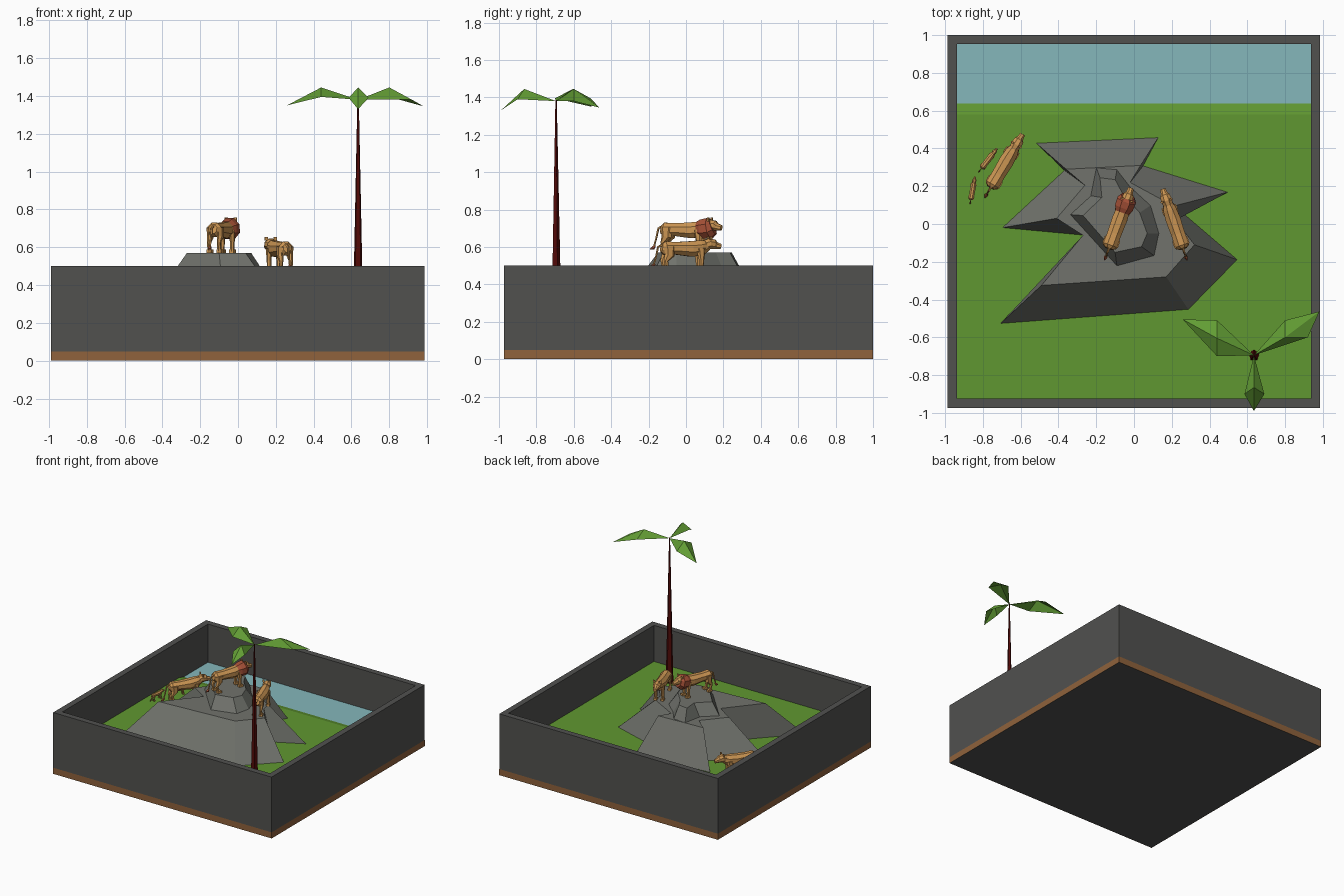
import bpy, bmesh
from math import sin, cos, pi, atan2, hypot
from mathutils import Matrix, Vector

if "Cube" in bpy.data.objects:
    bpy.data.objects.remove(bpy.data.objects["Cube"])


def material(name, r, g, b):
    m = bpy.data.materials.new(name)
    m.diffuse_color = (*[(c / 255) ** 2.2 for c in (r, g, b)], 1)
    m.use_nodes = True
    m.node_tree.nodes["Principled BSDF"].inputs["Base Color"].default_value = m.diffuse_color
    return m


WALL = material("wall_grey", 82, 82, 80)
ROCK = material("rock_grey", 112, 114, 108)
EARTH = material("earth", 142, 98, 62)
GRASS = material("grass", 96, 150, 52)
WATER = material("water", 132, 182, 186)
BARK = material("bark", 82, 18, 16)
LEAF = material("leaf", 98, 155, 55)
FUR = material("fur", 205, 150, 85)
MANE = material("mane", 165, 82, 58)


def loft(bm, rings, caps=True):
    """Skin a list of equal-length point rings."""
    vr = [[bm.verts.new(p) for p in r] for r in rings]
    n = len(vr[0])
    for a, b in zip(vr, vr[1:]):
        for i in range(n):
            j = (i + 1) % n
            bm.faces.new((a[i], a[j], b[j], b[i]))
    if caps:
        bm.faces.new(vr[0][::-1])
        bm.faces.new(vr[-1])


def tube(bm, x, stations, n=6):
    """Tube in a y-z plane at x; stations are (y, z, half width, half depth)."""
    rings = []
    for i, (y, z, rx, rn) in enumerate(stations):
        a, b = stations[max(i - 1, 0)], stations[min(i + 1, len(stations) - 1)]
        ty, tz = b[0] - a[0], b[1] - a[1]
        d = hypot(ty, tz)
        ring = []
        for k in range(n):
            t = 2 * pi * (k + .5) / n
            ring.append((x + rx * cos(t), y - tz / d * rn * sin(t), z + ty / d * rn * sin(t)))
        rings.append(ring)
    loft(bm, rings)


def box(bm, c, s):
    bmesh.ops.create_cube(bm, size=1, matrix=Matrix.Translation(c) @ Matrix.Diagonal((*s, 1)))


def finish(name, bm, mat, matrix=None):
    bmesh.ops.recalc_face_normals(bm, faces=bm.faces)
    me = bpy.data.meshes.new(name)
    bm.to_mesh(me)
    bm.free()
    me.materials.append(mat)
    ob = bpy.data.objects.new(name, me)
    bpy.context.collection.objects.link(ob)
    if matrix:
        ob.matrix_world = matrix
    return ob


def solid(name, rings, mat, caps=True):
    bm = bmesh.new()
    loft(bm, rings, caps)
    return finish(name, bm, mat)


def rect(x0, x1, y0, y1, z):
    return [(x0, y0, z), (x1, y0, z), (x1, y1, z), (x0, y1, z)]


def at(points, z):
    return [(x, y, z) for x, y in points]


# Enclosure tray and brown base band
OUT, INN = (-.988, .985, -.973, 1.0), (-.938, .937, -.925, .952)
solid("enclosure_wall", [rect(*OUT, 0), rect(*OUT, .5), rect(*INN, .5), rect(*INN, .12)], WALL)
BAND = (-.989, .986, -.974, 1.001)
solid("base_band", [rect(*BAND, .0), rect(*BAND, .05)], EARTH, caps=False)

# Grass with a bank sloping into the water
bank = [(-.925, .13), (-.925, .205), (.58, .205), (.66, .182), (.952, .16), (.952, .13)]
solid("grass", [[(x, y, z) for y, z in bank] for x in (-.938, .937)], GRASS)
solid("water", [rect(-.938, .937, .61, .952, .14), rect(-.938, .937, .61, .952, .188)], WATER)

# Two-tier rock
low_base = [(-.52, .43), (.13, .46), (.05, .31), (.50, .17), (.27, .05), (.55, -.19),
            (.29, -.455), (-.71, -.53), (-.27, -.06), (-.70, -.02), (-.37, .285)]
low_top = [(-.36, .29), (.035, .31), (-.02, .22), (.21, .095), (.22, .02), (.32, -.11),
           (.17, -.28), (-.49, -.325), (-.27, -.06), (-.41, .03), (-.26, .205)]
solid("lower_rock", [at(low_base, .2), at(low_top, .475)], ROCK)
up_base = [(-.20, .30), (-.09, .29), (-.02, .20), (.09, .10), (.135, -.05), (.11, -.17),
           (-.09, -.225), (-.34, .05), (-.23, .15)]
up_top = [(-.18, .245), (-.10, .235), (-.06, .16), (.03, .06), (.07, -.05), (.04, -.12),
          (-.10, -.15), (-.27, .045), (-.17, .14)]
solid("upper_rock", [at(up_base, .47), at(up_top, .57)], ROCK)

# Palm trunk
px, py = .635, -.695
solid("palm_trunk", [[(px + r * cos(2 * pi * k / 5 + pi / 2), py + r * sin(2 * pi * k / 5 + pi / 2), z)
                      for k in range(5)] for z, r in ((.2, .03), (.5, .023), (1.385, .004))], BARK)

# Palm leaves: folded sheets of root, side, ridge, side, tip
leaves = [((.44, -.70, 1.395), (.44, -.605, 1.445), (.44, -.51, 1.395), (.258, -.505, 1.35)),
          ((.80, -.51, 1.395), (.80, -.60, 1.445), (.92, -.60, 1.38), (.982, -.463, 1.345)),
          ((.69, -.90, 1.39), (.635, -.865, 1.445), (.585, -.90, 1.39), (.635, -.99, 1.33))]
for i, (a, ridge, b, tip) in enumerate(leaves):
    bm = bmesh.new()
    va, vm, vb, vt, vr = [bm.verts.new(p) for p in (a, ridge, b, tip, (px, py, 1.38))]
    for f in ((vr, va, vm), (vr, vm, vb), (va, vt, vm), (vm, vt, vb)):
        bm.faces.new(f)
    finish(f"palm_leaf_{i + 1}", bm, LEAF)


def lion(name, head, tail, z, male=False):
    """Low-poly lion walking from the tail point towards the head point."""
    h, t = Vector(head), Vector(tail)
    d = h - t
    mid = (h + t) / 2
    m = (Matrix.Translation((mid.x, mid.y, z)) @ Matrix.Rotation(atan2(-d.x, d.y), 4, 'Z')
         @ Matrix.Scale(d.length / .38, 4))
    bm = bmesh.new()
    # torso, neck and head
    tube(bm, 0, [(-.13, .118, .022, .024), (-.112, .115, .038, .038), (-.05, .115, .038, .035),
                 (.03, .112, .041, .043), (.085, .118, .036, .042), (.12, .13, .024, .028)], 8)
    tube(bm, 0, [(.105, .134, .026, .027), (.128, .138, .031, .03), (.153, .135, .027, .027),
                 (.165, .128, .018, .02), (.189, .124, .015, .015)], 8)
    for s in (-1, 1):
        # ears, front leg, hind leg, paws
        box(bm, (s * .024, .128, .166), (.016, .008, .018))
        tube(bm, s * .026, [(.075, .115, .016, .026), (.078, .055, .012, .014), (.076, .004, .010, .011)])
        tube(bm, s * .026, [(-.095, .125, .017, .032), (-.095, .08, .015, .026),
                            (-.115, .05, .010, .012), (-.106, .004, .010, .010)])
        for y in (.082, -.100):
            box(bm, (s * .026, y, .008), (.024, .032, .016))
    # tail
    tube(bm, 0, [(-.122, .135, .007, .007), (-.148, .122, .006, .006),
                 (-.160, .07, .005, .005), (-.172, .03, .005, .005)], 5)
    finish(name + "_body", bm, FUR, m)
    bm = bmesh.new()
    tube(bm, 0, [(-.165, .034, .004, .004), (-.176, .024, .010, .010), (-.192, .018, .002, .002)], 5)
    finish(name + "_tail_tuft", bm, MANE, m)
    if male:
        bm = bmesh.new()
        tube(bm, 0, [(.06, .118, .036, .040), (.085, .118, .050, .052),
                     (.125, .122, .052, .056), (.145, .130, .036, .042)], 8)
        finish(name + "_mane", bm, MANE, m)


# The pride
lion("male_lion", (-.015, .19), (-.155, -.19), .57, male=True)
lion("rock_lioness", (.152, .185), (.28, -.19), .473)
lion("grass_lioness", (-.59, .475), (-.79, .14), .205)
lion("cub_1", (-.725, .40), (-.822, .275), .205)
lion("cub_2", (-.842, .25), (-.868, .105), .205)
